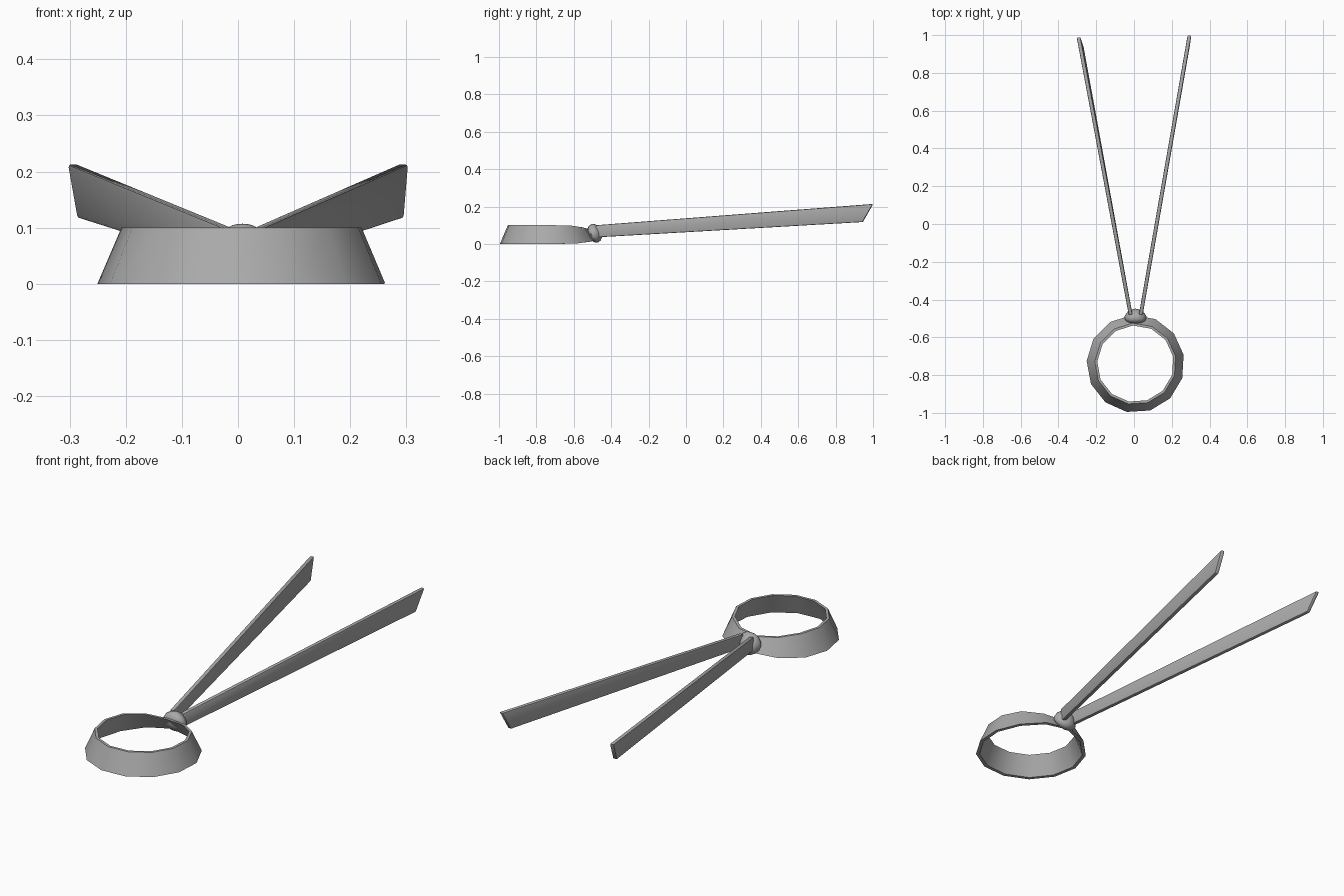
import bpy, bmesh, math
from mathutils import Matrix, Vector

old = bpy.data.objects.get("Cube")
if old:
    bpy.data.objects.remove(old)

GREY = (0.4, 0.4, 0.4, 1)
cloth = bpy.data.materials.new("grey cloth")
cloth.use_nodes = True
cloth.diffuse_color = GREY
cloth.node_tree.nodes["Principled BSDF"].inputs["Base Color"].default_value = GREY


def finish(name, bm, angle):
    bmesh.ops.recalc_face_normals(bm, faces=bm.faces)
    mesh = bpy.data.meshes.new(name)
    bm.to_mesh(mesh)
    bm.free()
    mesh.materials.append(cloth)
    obj = bpy.data.objects.new(name, mesh)
    bpy.context.collection.objects.link(obj)
    bpy.ops.object.select_all(action='DESELECT')
    obj.select_set(True)
    bpy.context.view_layer.objects.active = obj
    bpy.ops.object.shade_smooth_by_angle(angle=math.radians(angle))
    return obj


# Flared band: a thin slanted section swept round, pinched near the knot
SIDES = 13
SECTION = [(0.259, 0.0), (0.216, 0.1), (0.203, 0.1), (0.242, 0.0)]
bm = bmesh.new()
rings = []
for i in range(SIDES):
    a = math.radians(10.6) + math.tau * i / SIDES
    pinch = 1 - 0.4 * max(0, math.sin(a)) ** 4
    rings.append([bm.verts.new((0.008 + r * math.cos(a), -0.74 + r * math.sin(a),
                                0.05 + (z - 0.05) * pinch)) for r, z in SECTION])
for i, ring in enumerate(rings):
    nxt = rings[(i + 1) % SIDES]
    for j in range(4):
        k = (j + 1) % 4
        bm.faces.new((ring[j], nxt[j], nxt[k], ring[k]))
finish("head_band", bm, 35)

# Knot: a squashed ball, narrower towards the tails and leaning forward
bm = bmesh.new()
bmesh.ops.create_uvsphere(bm, u_segments=12, v_segments=8, radius=1)
for v in bm.verts:
    v.co.x *= 1 - 0.25 * v.co.y
bmesh.ops.transform(bm, verts=bm.verts, matrix=Matrix.Translation((0.008, -0.488, 0.057))
                    @ Matrix.Rotation(math.radians(22), 4, 'X')
                    @ Matrix.Diagonal((0.058, 0.038, 0.052, 1)))
finish("knot", bm, 50)


# Tails: long thin strips with slanted ends and softened edges
def tail(name, outline, thickness=0.02):
    bm = bmesh.new()
    p = [Vector(c) for c in outline]
    side = (p[1] - p[0]).cross(p[3] - p[0]).normalized() * thickness / 2
    near = [bm.verts.new(c + side) for c in p]
    far = [bm.verts.new(c - side) for c in p]
    bm.faces.new(near)
    bm.faces.new(far[::-1])
    for i in range(4):
        k = (i + 1) % 4
        bm.faces.new((near[k], near[i], far[i], far[k]))
    bmesh.ops.bevel(bm, geom=bm.edges[:], offset=0.005, segments=2,
                    profile=0.5, affect='EDGES')
    finish(name, bm, 40)


tail("right_tail", [(-0.018, -0.48, 0.035), (-0.277, 0.94, 0.117),
                    (-0.294, 0.99, 0.213), (-0.018, -0.48, 0.1)])
tail("left_tail", [(0.036, -0.48, 0.035), (0.286, 0.945, 0.117),
                   (0.294, 1.0, 0.213), (0.036, -0.48, 0.1)])
